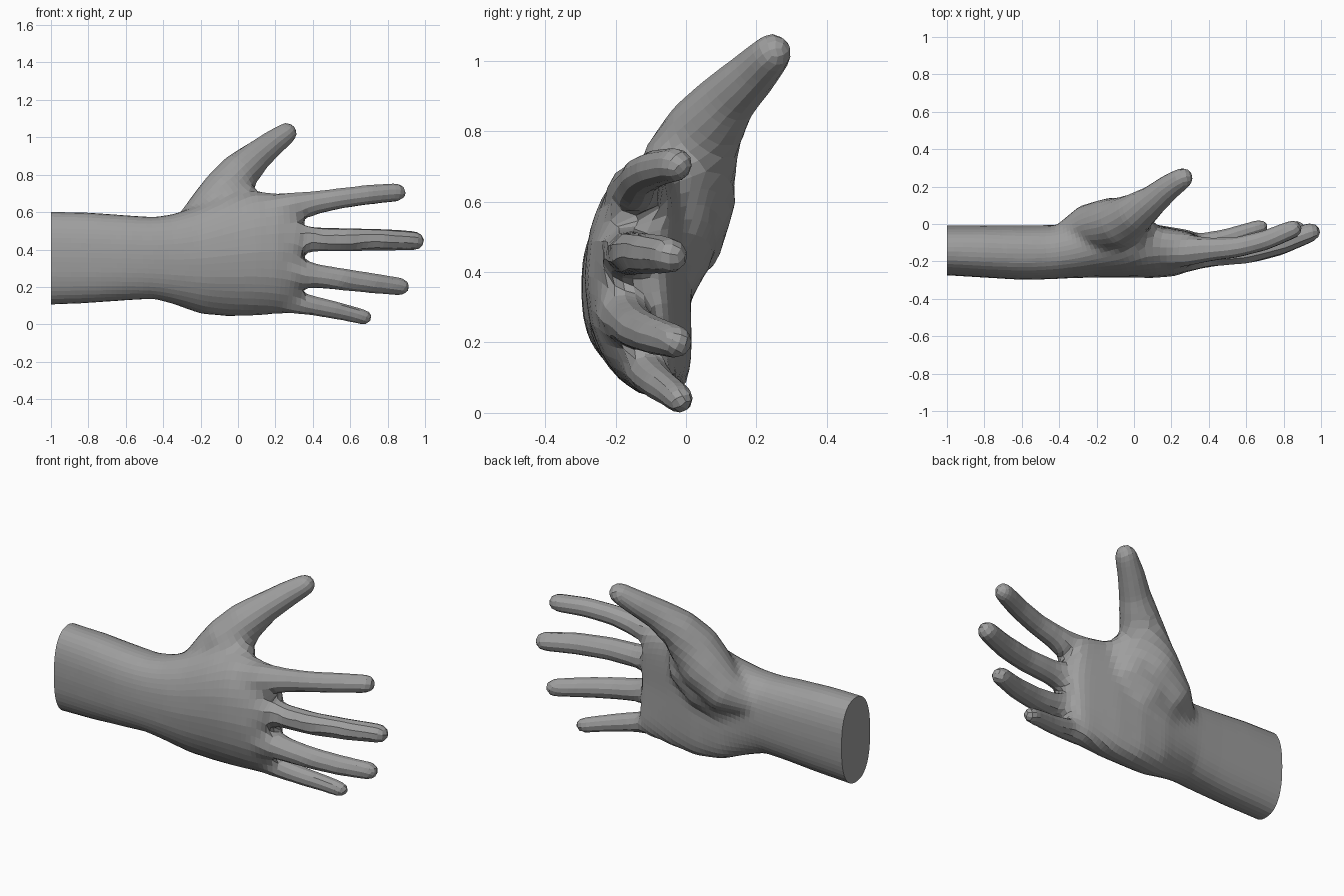
import bpy, bmesh, math
from mathutils import Vector

if "Cube" in bpy.data.objects:
    bpy.data.objects.remove(bpy.data.objects["Cube"])

skin = bpy.data.materials.new("grey_skin")
skin.diffuse_color = (0.34, 0.34, 0.34, 1)
skin.use_nodes = True
skin.node_tree.nodes["Principled BSDF"].inputs["Base Color"].default_value = skin.diffuse_color
SIDES = 20


def loft(bm, rings):
    """Skin a list of equally long rings of points and close both ends."""
    loops = [[bm.verts.new(p) for p in ring] for ring in rings]
    for a, b in zip(loops, loops[1:]):
        for i in range(len(a)):
            j = (i + 1) % len(a)
            bm.faces.new((a[i], a[j], b[j], b[i]))
    bm.faces.new(loops[0][::-1])
    bm.faces.new(loops[-1])


def make(name, rings):
    bm = bmesh.new()
    loft(bm, rings)
    bmesh.ops.recalc_face_normals(bm, faces=bm.faces)
    mesh = bpy.data.meshes.new(name)
    bm.to_mesh(mesh)
    bm.free()
    ob = bpy.data.objects.new(name, mesh)
    bpy.context.collection.objects.link(ob)
    return ob


def slab_ring(x, z0, z1, y0, y1, bend):
    """Rounded oval across the arm, its edges bent towards the palm."""
    pts = []
    for i in range(SIDES):
        a = 2 * math.pi * i / SIDES
        c, s = math.cos(a), math.sin(a)
        u = math.copysign(abs(s) ** 0.82, s)
        v = math.copysign(abs(c) ** 0.82, c)
        b = bend * (1.7 if u < 0 else 1.1)
        pts.append((x, (y0 + y1) / 2 + v * (y1 - y0) / 2 + b * u * u,
                    (z0 + z1) / 2 + u * (z1 - z0) / 2))
    return pts


def tube(name, path):
    """Round limb through (x, y, z, radius) points with a domed tip."""
    pts = [Vector(p[:3]) for p in path]
    rad = [p[3] for p in path]
    end = (pts[-1] - pts[-2]).normalized()
    tip, r = pts[-1], rad[-1]
    for t in (0.5, 0.8, 0.97):
        pts.append(tip + end * r * t)
        rad.append(r * math.sqrt(1 - t * t))
    rings = []
    for k, p in enumerate(pts):
        d = (pts[min(k + 1, len(pts) - 1)] - pts[max(k - 1, 0)]).normalized()
        side = d.cross(Vector((0, 1, 0))).normalized()
        up = side.cross(d)
        rings.append([p + (side * math.cos(a) + up * math.sin(a)) * rad[k]
                      for a in (2 * math.pi * i / 12 for i in range(12))])
    return make(name, rings)


# Forearm and palm: x, bottom, top, back, palm side, bend
hand = make("hand", [slab_ring(*r) for r in (
    (-1.08, .10, .605, -.27, -.008, 0), (-.8, .112, .60, -.287, -.007, 0),
    (-.6, .127, .585, -.299, -.007, 0), (-.45, .135, .575, -.296, -.005, 0),
    (-.35, .108, .59, -.291, 0, .01), (-.2, .055, .64, -.287, .012, .03),
    (-.05, .04, .70, -.287, .012, .04), (.1, .045, .715, -.29, -.005, .04),
    (.22, .055, .70, -.28, -.028, .04), (.29, .06, .685, -.255, -.042, .04),
    (.34, .09, .66, -.225, -.065, .035))])

# Thumb with its mound, and the four fingers
limbs = [
    tube("thumb", [(-.40, -.09, .42, .08), (-.25, -.018, .485, .125),
                   (-.13, -.005, .60, .148), (-.06, .01, .71, .138),
                   (.01, .06, .815, .111), (.10, .125, .90, .085),
                   (.185, .195, .968, .072), (.26, .245, 1.022, .060)]),
    tube("mound", [(-.38, -.10, .32, .07), (-.22, -.065, .38, .10),
                   (-.11, -.045, .45, .125), (0, -.045, .56, .13),
                   (.03, -.045, .65, .10)]),
    tube("index_finger", [(.1, -.15, .60, .08), (.28, -.143, .622, .087),
                          (.42, -.135, .652, .065), (.55, -.125, .674, .058),
                          (.7, -.088, .694, .056), (.85, -.028, .706, .052)]),
    tube("middle_finger", [(.1, -.17, .46, .09), (.28, -.17, .455, .093),
                           (.42, -.165, .454, .067), (.6, -.155, .454, .064),
                           (.78, -.11, .452, .061), (.945, -.045, .447, .055)]),
    tube("ring_finger", [(.1, -.17, .30, .09), (.28, -.17, .28, .09),
                         (.42, -.16, .258, .067), (.56, -.14, .24, .062),
                         (.72, -.092, .22, .057), (.87, -.028, .202, .051)]),
    tube("little_finger", [(.1, -.11, .15, .08), (.27, -.11, .127, .07),
                           (.38, -.10, .105, .057), (.5, -.073, .08, .051),
                           (.59, -.043, .06, .047), (.676, -.016, .038, .044)]),
]

# Fuse everything into one skin with soft webs
bpy.ops.object.select_all(action='DESELECT')
for ob in limbs + [hand]:
    ob.select_set(True)
bpy.context.view_layer.objects.active = hand
bpy.ops.object.join()
fuse = hand.modifiers.new("fuse", 'REMESH')
fuse.mode = 'VOXEL'
fuse.voxel_size = 0.014
soft = hand.modifiers.new("soften", 'SMOOTH')
soft.factor = 0.5
soft.iterations = 13
for m in ("fuse", "soften"):
    bpy.ops.object.modifier_apply(modifier=m)

# Coarser quads that follow the form, snapped back onto the dense skin
dense = hand.copy()
dense.data = hand.data.copy()
dense.name = "dense_skin_helper"
bpy.context.collection.objects.link(dense)
bpy.ops.object.quadriflow_remesh(mode='FACES', target_faces=4500, seed=1)
snap = hand.modifiers.new("snap", 'SHRINKWRAP')
snap.target = dense
bpy.ops.object.modifier_apply(modifier="snap")
bpy.data.objects.remove(dense)

# Flat cut through the forearm
bm = bmesh.new()
bm.from_mesh(hand.data)
bmesh.ops.bisect_plane(bm, geom=bm.verts[:] + bm.edges[:] + bm.faces[:],
                       plane_co=(-1, 0, 0), plane_no=(-1, 0, 0),
                       clear_outer=True)
rim = [e for e in bm.edges if e.is_boundary]
bmesh.ops.contextual_create(bm, geom=rim)
bmesh.ops.recalc_face_normals(bm, faces=bm.faces)
# Faceted skin
for f in bm.faces:
    f.smooth = False
bm.to_mesh(hand.data)
bm.free()
hand.data.materials.clear()
hand.data.materials.append(skin)
